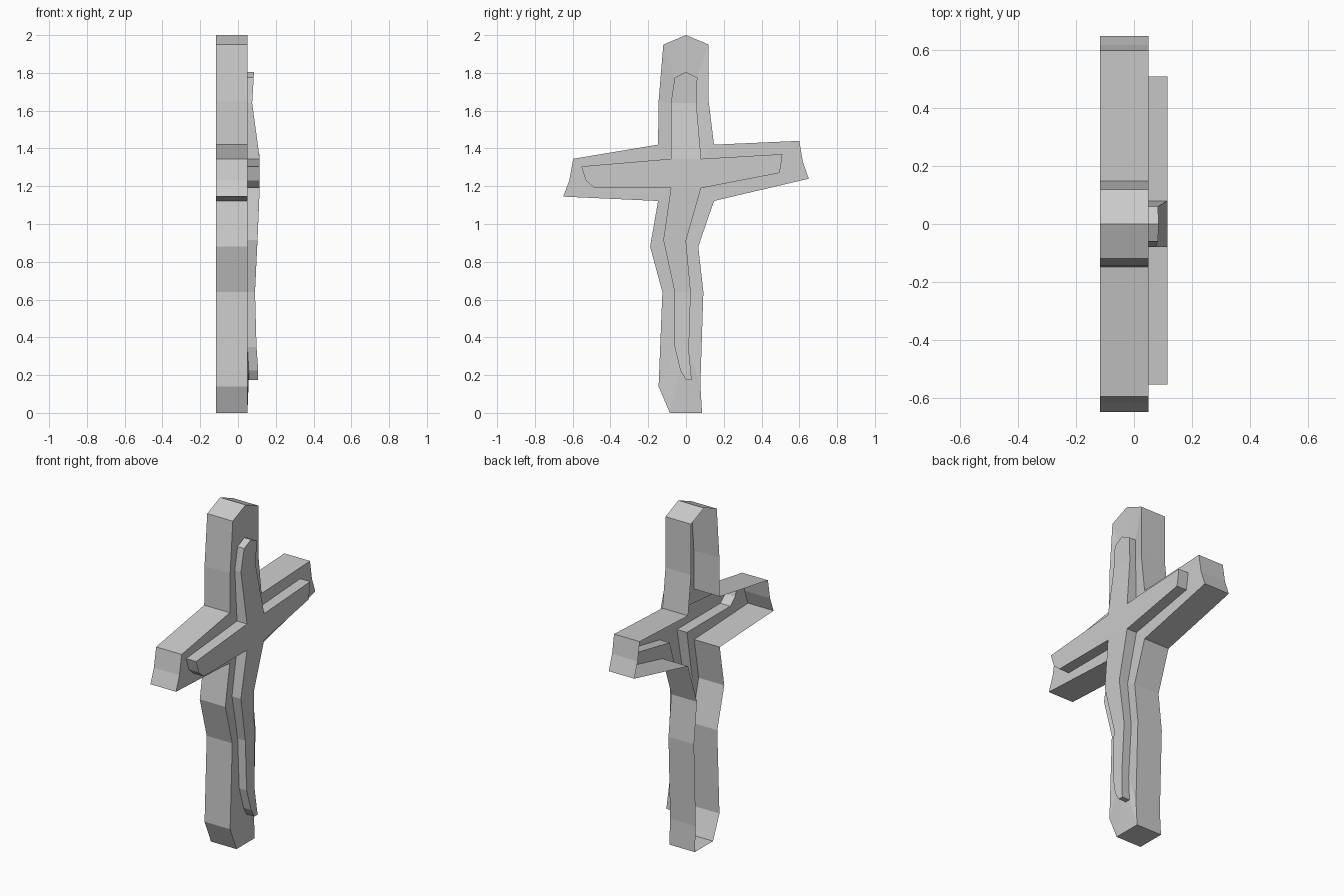
import bpy, bmesh

# Outlines in (y, z), clockwise from the top point; both have 24 matching points
OUTER = [(0, 2), (.12, 1.95), (.12, 1.65), (.148, 1.42), (.6, 1.44), (.618, 1.33),
         (.65, 1.24), (.148, 1.122), (.065, .88), (.092, .64), (.076, .15), (.085, 0),
         (0, 0), (-.085, 0), (-.145, .14), (-.125, .64), (-.19, .88), (-.148, 1.122),
         (-.65, 1.145), (-.618, 1.23), (-.597, 1.345), (-.148, 1.42), (-.145, 1.65), (-.12, 1.95)]
INNER = [(0, 1.805), (.06, 1.775), (.055, 1.64), (.08, 1.345), (.51, 1.37), (.504, 1.32),
         (.495, 1.27), (.08, 1.19), (0, .91), (.025, .64), (.015, .33), (.03, .175),
         (0, .175), (-.03, .225), (-.06, .35), (-.06, .64), (-.12, .915), (-.08, 1.19),
         (-.485, 1.19), (-.53, 1.23), (-.555, 1.305), (-.08, 1.345), (-.08, 1.64), (-.06, 1.775)]

# Relief root and crown depth for each level, top to bottom
ROOT = [.042, .04, .035, .05, .05, .05, .05, .05, .045, .04, .05, .057, .057]
CROWN = [.085, .083, .075, .115, .115, .115, .115, .115, .103, .09, .098, .107, .107]
N = len(OUTER)

bm = bmesh.new()


def ring(points, depth):
    return [bm.verts.new((depth[min(i, N - i)], y, z)) for i, (y, z) in enumerate(points)]


# Open back rim, front rim, relief root and relief crown
rings = [ring(OUTER, [-.117] * 13), ring(OUTER, [.05] * 13),
         ring(INNER, ROOT), ring(INNER, CROWN)]
for a, b in zip(rings, rings[1:]):
    for i in range(N):
        j = (i + 1) % N
        bm.faces.new((a[i], a[j], b[j], b[i]))

# Crown of the relief: shaft strips, two arms, crossing and foot
CAP = [(0, 1, 23), (3, 4, 5, 6, 7), (3, 7, 17, 21), (17, 18, 19, 20, 21), (10, 11, 12, 13, 14)]
CAP += [(i, i + 1, N - i - 1, N - i) for i in (1, 2, 7, 8, 9)]
for f in CAP:
    bm.faces.new([rings[3][i] for i in f])

bmesh.ops.recalc_face_normals(bm, faces=bm.faces)
# Make the crown face outward (+x)
bm.faces.ensure_lookup_table()
if sum(f.normal.x * f.calc_area() for f in bm.faces) < 0:
    bmesh.ops.reverse_faces(bm, faces=bm.faces)

mesh = bpy.data.meshes.new("wooden_cross")
bm.to_mesh(mesh)
bm.free()
bpy.context.collection.objects.link(bpy.data.objects.new("wooden_cross", mesh))
